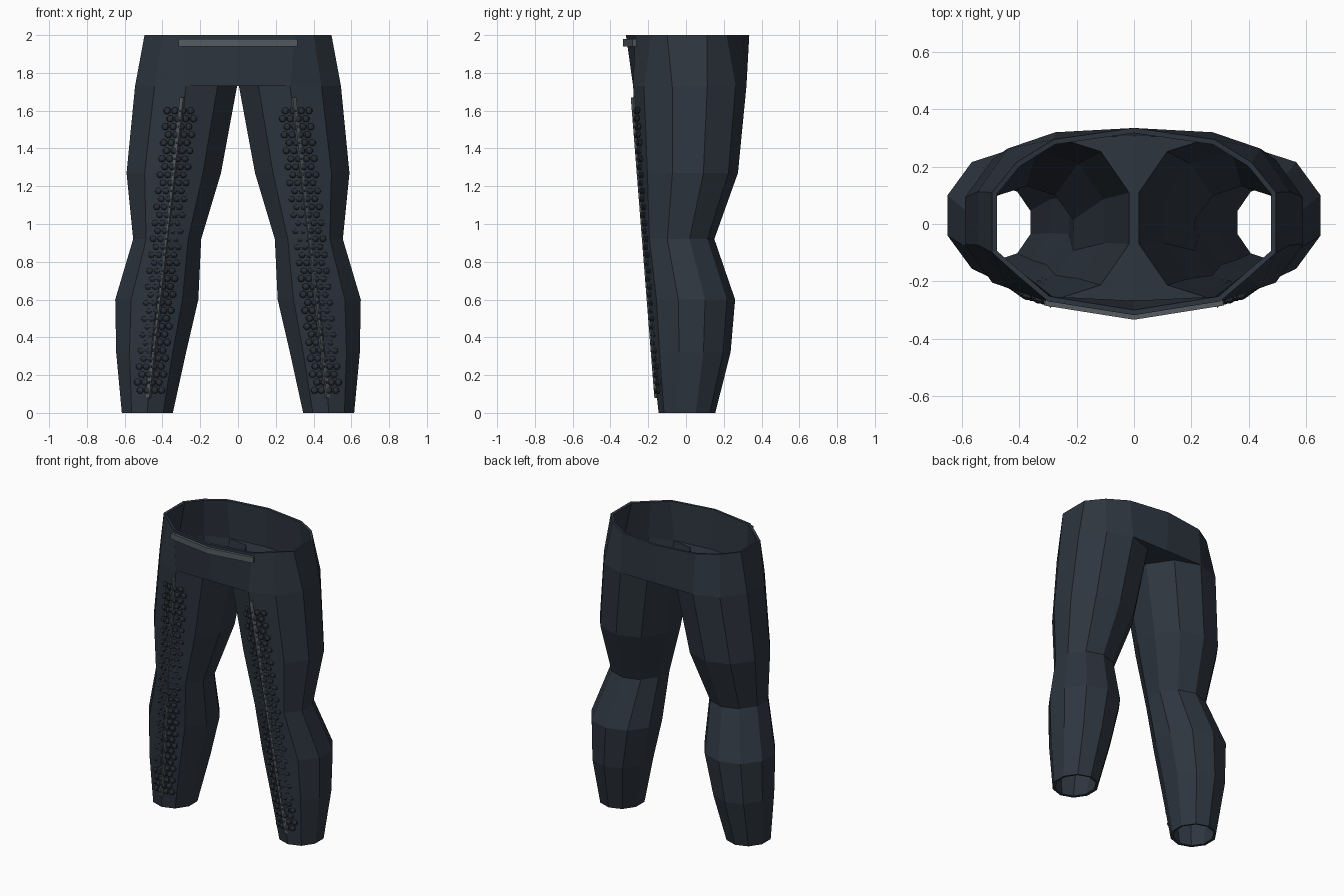
import bpy, bmesh, math
from mathutils import Vector, Matrix

if "Cube" in bpy.data.objects:
    bpy.data.objects.remove(bpy.data.objects["Cube"])


def material(name, rgb):
    m = bpy.data.materials.new(name)
    m.diffuse_color = (*rgb, 1)
    m.use_nodes = True
    m.node_tree.nodes["Principled BSDF"].inputs["Base Color"].default_value = m.diffuse_color
    return m


CLOTH = material("dark_cloth", (0.027, 0.036, 0.050))
SCALE = material("dark_scale", (0.022, 0.027, 0.034))
TRIM = material("grey_trim", (0.09, 0.105, 0.12))


def finish(name, bm, mat, mirror=True):
    mesh = bpy.data.meshes.new(name)
    bm.to_mesh(mesh)
    bm.free()
    ob = bpy.data.objects.new(name, mesh)
    bpy.context.collection.objects.link(ob)
    mesh.materials.append(mat)
    if mirror:
        mod = ob.modifiers.new("mirror", 'MIRROR')
        mod.use_clip = True
        mod.merge_threshold = 0.001
    return ob


# Trousers: ten-sided leg rings (z, centre x, half width, centre y, half depth)
RINGS = [
    (0.00, 0.480, 0.135, 0.005, 0.150),
    (0.32, 0.460, 0.185, 0.028, 0.208),
    (0.60, 0.430, 0.220, 0.030, 0.230),
    (0.92, 0.375, 0.180, -0.040, 0.190),
    (1.27, 0.340, 0.250, 0.010, 0.265),
    (1.73, 0.275, 0.270, 0.020, 0.300),
]
bm = bmesh.new()
rings = []
for z, cx, hw, cy, hd in RINGS:
    ring = []
    for i in range(10):
        a = math.radians(18 + 36 * i)
        ring.append(bm.verts.new((cx + hw / math.cos(math.radians(18)) * math.cos(a),
                                  cy + hd * math.sin(a), z)))
    rings.append(ring)
for lo, hi in zip(rings, rings[1:]):
    for i in range(10):
        j = (i + 1) % 10
        bm.faces.new((lo[i], lo[j], hi[j], hi[i]))

# Hips: outer half of the top leg ring up to the waist
top = rings[-1]
front = bm.verts.new((0, -0.28, 1.73))
back = bm.verts.new((0, 0.32, 1.73))
hip = [front] + [top[i] for i in (7, 8, 9, 0, 1, 2)] + [back]
WAIST = [(0, -0.318), (0.30, -0.27), (0.40, -0.185), (0.495, -0.10),
         (0.495, 0.11), (0.41, 0.215), (0.28, 0.295), (0, 0.335)]
waist = [bm.verts.new((x, y, 2.0)) for x, y in WAIST]
for i in range(7):
    bm.faces.new((hip[i], hip[i + 1], waist[i + 1], waist[i]))

# Crotch floor between the legs
bm.faces.new((top[2], top[3], top[4], top[5], top[6], top[7], front, back))
trousers = finish("trousers", bm, CLOTH)
solid = trousers.modifiers.new("thickness", 'SOLIDIFY')
solid.thickness = 0.018
solid.offset = -1

# Shin strip: straight bar down the front of each leg
TOP, BOTTOM = Vector((0.295, -0.280, 1.67)), Vector((0.475, -0.155, 0.08))


def on_line(z):
    return BOTTOM.lerp(TOP, (z - BOTTOM.z) / (TOP.z - BOTTOM.z))


bm = bmesh.new()
d = TOP - BOTTOM
rot = d.to_track_quat('Z', 'Y').to_matrix().to_4x4()
bmesh.ops.create_cube(bm, size=1, matrix=Matrix.Translation((TOP + BOTTOM) / 2) @ rot
                      @ Matrix.Diagonal((0.015, 0.022, d.length, 1)))
finish("front_strip", bm, TRIM)

# Scales: staggered rows of flattened domes on both sides of the strip
bm = bmesh.new()
ROWS = 36
for r in range(ROWS):
    z = 0.12 + 1.48 * r / (ROWS - 1)
    p = on_line(z)
    pitch = 0.037 + 0.004 * r / ROWS
    shift = 0.25 if r % 2 else -0.25
    for c in (-1.5, -0.5, 0.5, 1.5):
        dx = (c + shift) * pitch
        pos = Vector((p.x + dx, p.y + 0.30 * abs(dx) - 0.001, z))
        m = (Matrix.Translation(pos) @ Matrix.Rotation(math.copysign(0.29, dx), 4, 'Z')
             @ Matrix.Rotation(-0.2, 4, 'X') @ Matrix.Diagonal((0.021, 0.011, 0.019, 1)))
        bmesh.ops.create_uvsphere(bm, u_segments=8, v_segments=5, radius=1, matrix=m)
finish("leg_scales", bm, SCALE)

# Belt strip: bent band across the front of the waist
bm = bmesh.new()
PLAN = [(0, -0.334), (0.315, -0.284), (0.305, -0.255), (0, -0.305)]
lo = [bm.verts.new((x, y, 1.94)) for x, y in PLAN]
hi = [bm.verts.new((x, y, 1.98)) for x, y in PLAN]
bm.faces.new(lo[::-1])
bm.faces.new(hi)
for i in range(3):
    bm.faces.new((lo[i], lo[i + 1], hi[i + 1], hi[i]))
finish("belt_strip", bm, TRIM)
